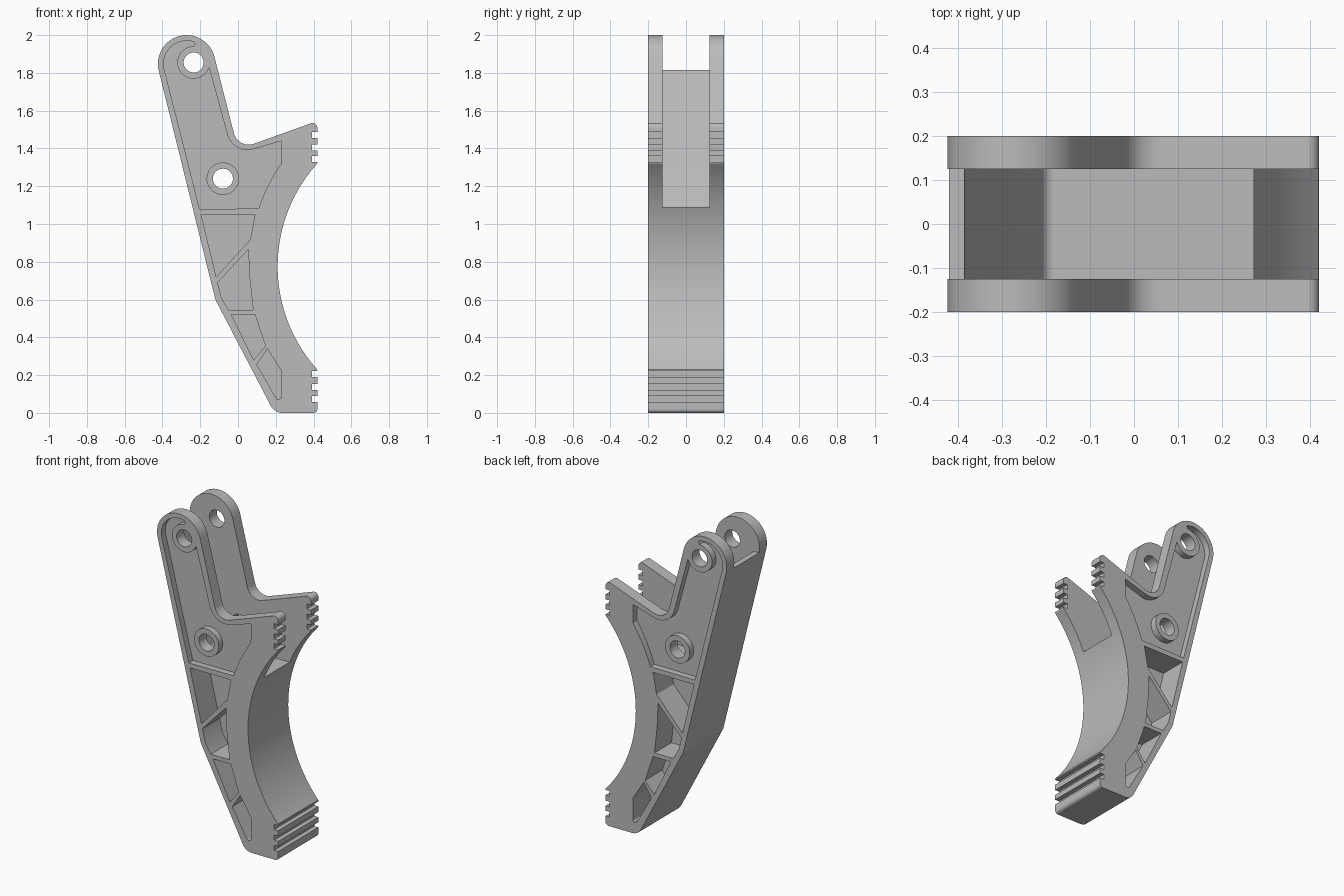
import bpy, bmesh
from math import sin, cos, radians, tan
from mathutils import Vector

old = bpy.data.objects.get("Cube")
if old:
    bpy.data.objects.remove(old, do_unlink=True)

grey = bpy.data.materials.new("plain grey")
grey.use_nodes = True
GREY = (0.5, 0.5, 0.5, 1)
grey.diffuse_color = GREY
grey.node_tree.nodes["Principled BSDF"].inputs["Base Color"].default_value = GREY


def arc(cx, cz, r, a, b, n=24):
    angles = [radians(a + (b - a) * i / n) for i in range(n + 1)]
    return [(cx + r * cos(t), cz + r * sin(t)) for t in angles]


def rounded(points, steps=8):
    """Replace each corner given as (x, z, radius) by a fillet."""
    out = []
    for i, p in enumerate(points):
        if len(p) == 2:
            out.append(p)
            continue
        c = Vector(p[:2])
        u = (Vector(points[i - 1][:2]) - c).normalized()
        v = (Vector(points[(i + 1) % len(points)][:2]) - c).normalized()
        half = u.angle(v) / 2
        centre = c + (u + v).normalized() * p[2] / sin(half)
        start = c + u * p[2] / tan(half) - centre
        end = c + v * p[2] / tan(half) - centre
        for k in range(steps + 1):
            d = start.lerp(end, k / steps).normalized() * p[2]
            out.append(tuple(centre + d))
    return out


def prism(name, profile, y0, y1):
    bm = bmesh.new()
    face = bm.faces.new([bm.verts.new((x, y0, z)) for x, z in rounded(profile)])
    side = bmesh.ops.extrude_face_region(bm, geom=[face])["geom"]
    verts = [g for g in side if isinstance(g, bmesh.types.BMVert)]
    bmesh.ops.translate(bm, verts=verts, vec=(0, y1 - y0, 0))
    bmesh.ops.recalc_face_normals(bm, faces=bm.faces)
    mesh = bpy.data.meshes.new(name)
    bm.to_mesh(mesh)
    bm.free()
    mesh.materials.append(grey)
    obj = bpy.data.objects.new(name, mesh)
    bpy.context.collection.objects.link(obj)
    return obj


def combine(target, tool, operation="DIFFERENCE"):
    mod = target.modifiers.new("shape", "BOOLEAN")
    mod.operation = operation
    mod.solver = "EXACT"
    mod.object = tool
    bpy.context.view_layer.objects.active = target
    bpy.ops.object.modifier_apply(modifier=mod.name)
    bpy.data.objects.remove(tool, do_unlink=True)


def teeth(tops):
    """Square notches down the gripping edge."""
    out = []
    for z in tops:
        out += [(0.42, z), (0.392, z), (0.392, z - 0.032), (0.42, z - 0.032)]
    return out


# Outer silhouette of the lever
BOW = (1.024, 0.775)
profile = [(0.42, 1.545, 0.025)]
profile += teeth((1.486, 1.422, 1.36))
profile += arc(*BOW, 0.814, 138, 222, 48)
profile += teeth((0.221, 0.154, 0.09))
profile += [(0.42, 0, 0.02), (0.193, 0, 0.07), (-0.12, 0.6, 0.1)]
profile += arc(-0.272, 1.848, 0.152, 194, 14, 32)
profile += [(0.0, 1.395, 0.08)]
lever = prism("lever_body", profile, -0.2, 0.2)

# Slot between the two cheeks, leaving a thin spine wall
slot = [(-1, 1.815), (-0.385, 1.815), (-0.204, 1.087, 0.03),
        (1, 1.087), (1, 3), (-1, 3)]
combine(lever, prism("slot", slot, -0.125, 0.125))

# Shallow cheek recess, curling round the top pivot boss
PIVOTS = ((-0.235, 1.855), (-0.08, 1.24))
recess = arc(*BOW, 0.965, 161.5, 145.5, 12)
recess += [(0.23, 1.44), (-0.027, 1.364, 0.11)]
recess += arc(*PIVOTS[0], 0.086, -18, -270, 32)
recess += arc(-0.272, 1.848, 0.122, 68, 194, 24)
recess += [(-0.203, 1.08)]

# Deep lightening pockets between the ribs
pockets = [
    [(-0.195, 1.05), (0.09, 1.05), (0.065, 0.918), (-0.115, 0.72)],
    [(0.055, 0.865), (0.06, 0.73), (0.08, 0.545), (-0.05, 0.545),
     (-0.088, 0.61), (-0.108, 0.69)],
    [(-0.035, 0.52), (0.09, 0.52), (0.145, 0.355), (0.083, 0.28)],
    [(0.155, 0.34), (0.23, 0.22), (0.23, 0.03, 0.015), (0.1, 0.255)],
]
for side in (-1, 1):
    combine(lever, prism("recess", recess, side * 0.16, side * 0.3))
    for pocket in pockets:
        combine(lever, prism("pocket", pocket, side * 0.03, side * 0.3))
    boss = prism("boss", arc(*PIVOTS[1], 0.086, 0, 352.5, 47), side * 0.145, side * 0.2)
    combine(lever, boss, "UNION")

# Pivot holes through both cheeks
for x, z in PIVOTS:
    combine(lever, prism("hole", arc(x, z, 0.053, 0, 350, 35), -0.4, 0.4))

bpy.ops.object.select_all(action="DESELECT")
lever.select_set(True)
bpy.context.view_layer.objects.active = lever
bpy.ops.object.shade_smooth_by_angle(angle=radians(25))
